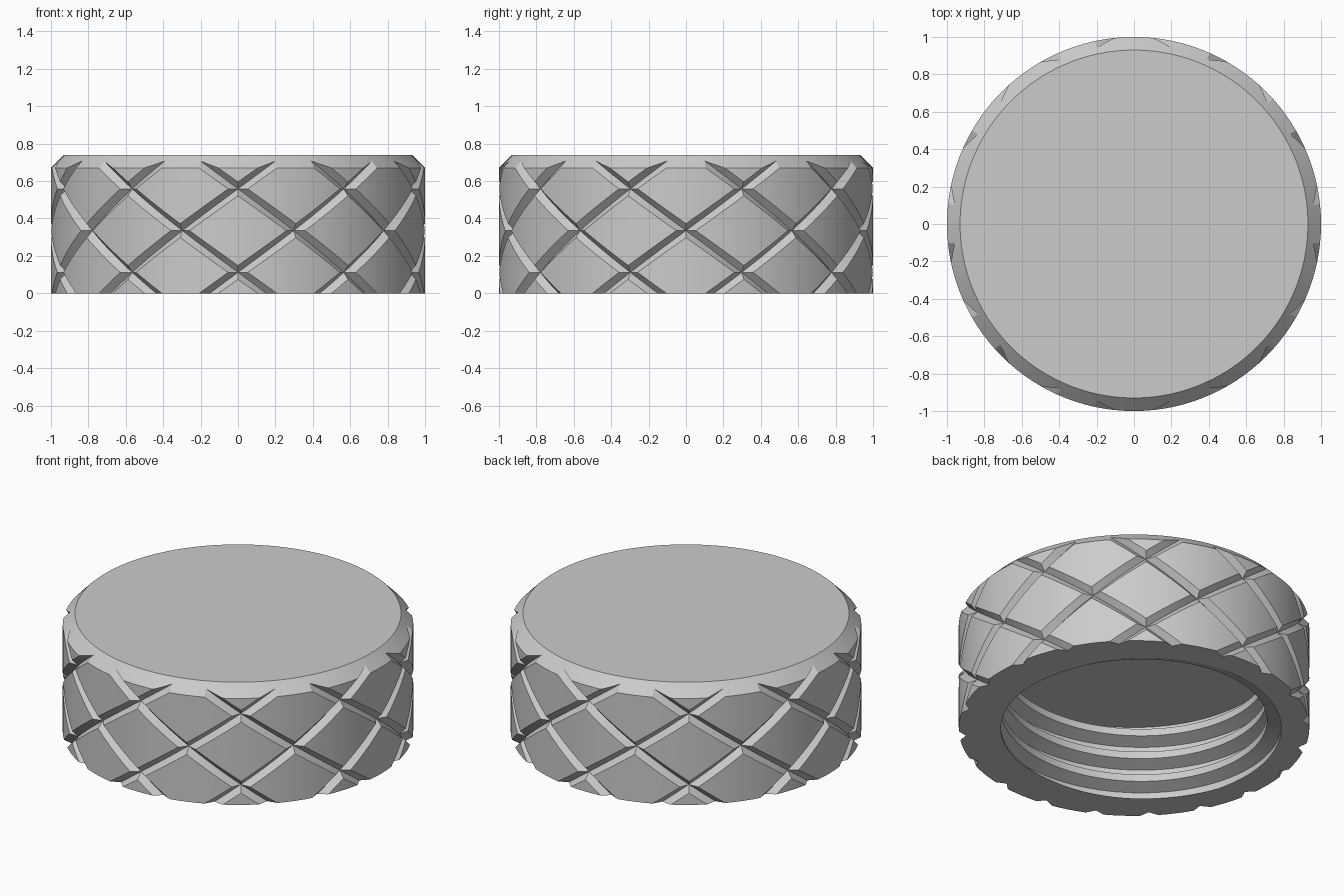
import bpy
import bmesh
from math import cos, sin, pi, radians, floor

if "Cube" in bpy.data.objects:
    bpy.data.objects.remove(bpy.data.objects["Cube"], do_unlink=True)

# Overall sizes
COLS = 120            # columns around the cap
STEP = 2 * pi / COLS
HEIGHT = 0.74
RIM = 0.67            # height where the top chamfer starts
RIM_ROW = 18
ROW = RIM / RIM_ROW   # row height, so grooves follow cell diagonals
DEPTH = ROW           # groove depth
PERIOD = 12           # columns between parallel grooves
CAVITY = 0.49         # depth of the threaded bore
PITCH = 0.15
ROOT, CREST = 0.84, 0.76
FLAT = 0.15           # half of each thread flat, in pitches
THREAD_COL = 77       # wall column where the thread starts

bm = bmesh.new()


def polar(radius, column, z):
    angle = column * STEP - pi / 2
    return bm.verts.new((radius * cos(angle), radius * sin(angle), z))


def fold(n):
    """Distance in cells to the nearest groove line."""
    return min(n % PERIOD, -n % PERIOD)


# Outer wall with two crossing sets of helical V grooves
def wall_vertex(i, j):
    if j > RIM_ROW + 1:
        return polar(1 - (HEIGHT - RIM), i, HEIGHT)
    z = j * ROW
    rising, falling = i - j + 3, i + j - 3
    if j > RIM_ROW and 1 in (-rising % PERIOD, falling % PERIOD):
        z -= ROW / 2  # groove runs out to a point on the chamfer
    groove = min(fold(rising), fold(falling)) == 0
    radius = 1 - DEPTH if groove else 1
    return polar(min(radius, 1 - max(0, z - RIM)), i, z)


wall = [[wall_vertex(i, j) for i in range(COLS)] for j in range(RIM_ROW + 3)]
for j in range(RIM_ROW + 2):
    for i in range(COLS):
        n = (i + 1) % COLS
        a, b, c, d = wall[j][i], wall[j][n], wall[j + 1][n], wall[j + 1][i]
        rising, falling = fold(i - j + 3), fold(i + j - 2)
        if j > RIM_ROW or min(rising, falling) > 1:
            bm.faces.new((a, b, c, d))
        elif rising < falling:
            bm.faces.new((a, b, c))
            bm.faces.new((a, c, d))
        else:
            bm.faces.new((a, b, d))
            bm.faces.new((b, c, d))
bm.faces.new(wall[-1])


# Internal helical thread with a trapezoid profile
def thread_radius(phase):
    t = abs(phase - floor(phase + 0.5))
    t = min(max((t - FLAT) / (0.5 - 2 * FLAT), 0), 1)
    return ROOT + (CREST - ROOT) * t


def thread_vertex(i, k):
    turn = i / COLS
    corner = k // 4 + (-FLAT, FLAT, 0.5 - FLAT, 0.5 + FLAT)[k % 4]
    z = min(max(PITCH * (corner + turn), 0), CAVITY)
    return polar(thread_radius(z / PITCH - turn), THREAD_COL + i, z)


thread = [[thread_vertex(i, k) for k in range(-8, 20)] for i in range(COLS + 1)]
for i, (left, right) in enumerate(zip(thread, thread[1:])):
    for k in range(len(left) - 1):
        bm.faces.new((right[k], left[k], left[k + 1], right[k + 1]))
    # Flat bottom rim between the wall and the mouth of the thread
    near = wall[0][(THREAD_COL + i) % COLS]
    far = wall[0][(THREAD_COL + i + 1) % COLS]
    bm.faces.new((near, left[0], right[0], far))

# Bore ceiling
bm.faces.new([column[-1] for column in reversed(thread[:-1])])
bmesh.ops.remove_doubles(bm, verts=bm.verts[:], dist=0.00005)

mesh = bpy.data.meshes.new("knurled_cap")
bm.to_mesh(mesh)
bm.free()
cap = bpy.data.objects.new("knurled_cap", mesh)
bpy.context.collection.objects.link(cap)

# Plain grey material
grey = bpy.data.materials.new("light_grey")
grey.use_nodes = True
colour = (0.6, 0.6, 0.6, 1)
grey.diffuse_color = colour
grey.node_tree.nodes["Principled BSDF"].inputs["Base Color"].default_value = colour
mesh.materials.append(grey)

# Smooth the curved walls, keep creases sharp
bpy.ops.object.select_all(action="DESELECT")
cap.select_set(True)
bpy.context.view_layer.objects.active = cap
bpy.ops.object.shade_smooth_by_angle(angle=radians(20))
